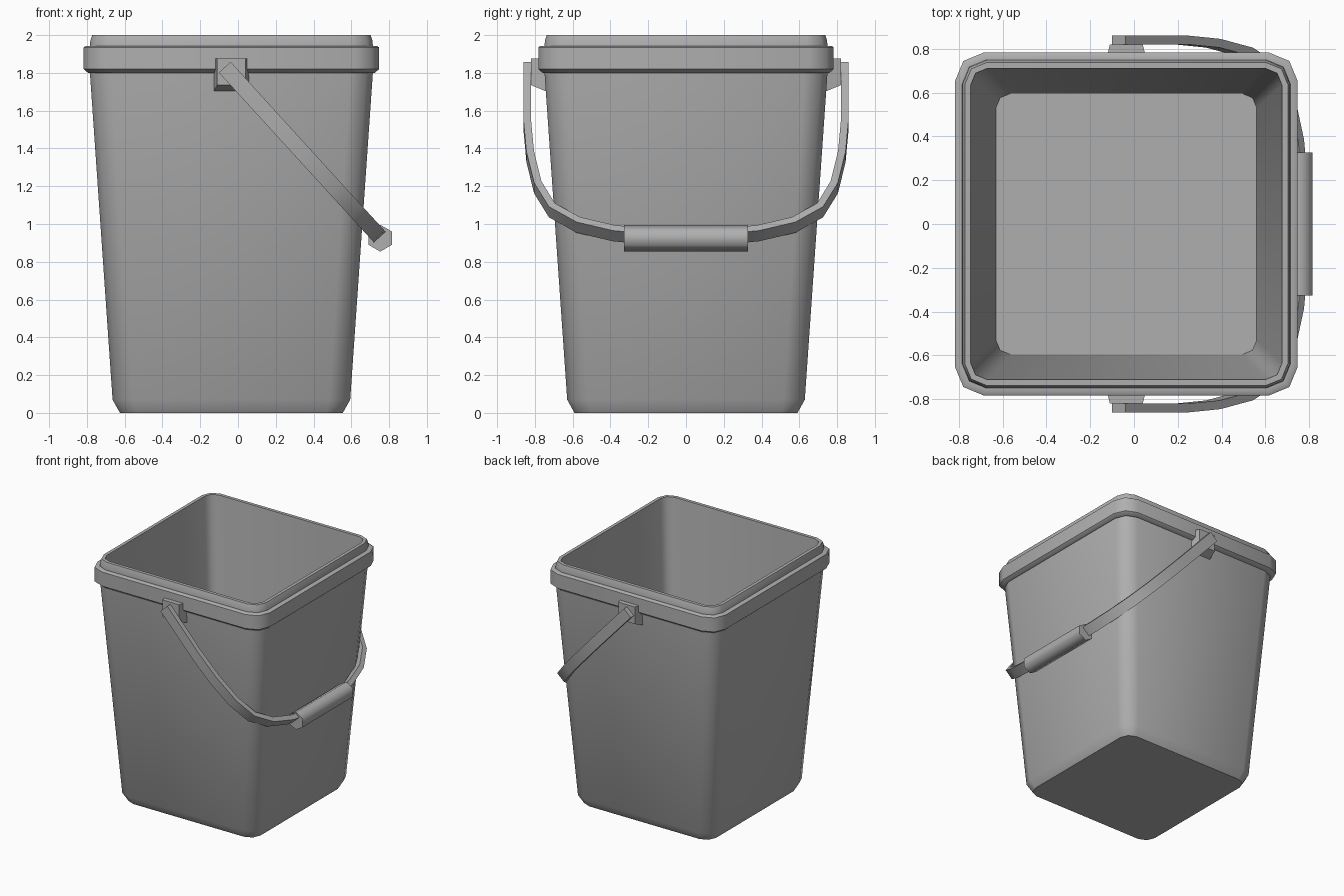
import bpy, bmesh, math
from mathutils import Vector

if "Cube" in bpy.data.objects:
    bpy.data.objects.remove(bpy.data.objects["Cube"])

CX = -0.035  # centre of the tub in x

grey = bpy.data.materials.new("dark_grey")
grey.diffuse_color = (0.43, 0.43, 0.43, 1)
grey.use_nodes = True
grey.node_tree.nodes["Principled BSDF"].inputs["Base Color"].default_value = grey.diffuse_color


def finish(bm, name, angle=None):
    bmesh.ops.recalc_face_normals(bm, faces=bm.faces[:])
    me = bpy.data.meshes.new(name)
    bm.to_mesh(me)
    bm.free()
    me.materials.append(grey)
    ob = bpy.data.objects.new(name, me)
    bpy.context.collection.objects.link(ob)
    if angle:
        bpy.ops.object.select_all(action='DESELECT')
        ob.select_set(True)
        bpy.context.view_layer.objects.active = ob
        bpy.ops.object.shade_smooth_by_angle(angle=math.radians(angle))
    return ob


def rounded_square(h, r, z, seg=2):
    pts = []
    for k in range(4):
        mid = math.radians(45 + 90 * k)
        cx, cy = (math.copysign(h - r, f(mid)) for f in (math.cos, math.sin))
        for i in range(seg + 1):
            a = math.radians(90 * k + 90 * i / seg)
            pts.append((CX + cx + r * math.cos(a), cy + r * math.sin(a), z))
    return pts


def loft(name, rings, angle=None):
    bm = bmesh.new()
    vs = [[bm.verts.new(p) for p in ring] for ring in rings]
    n = len(rings[0])
    for a, b in zip(vs, vs[1:]):
        for i in range(n):
            j = (i + 1) % n
            bm.faces.new((a[i], a[j], b[j], b[i]))
    bm.faces.new(vs[0])
    bm.faces.new(vs[-1])
    return finish(bm, name, angle)


# Tub: outer wall, rim band, lip, then inner wall and floor (half width, radius, z)
profile = [(0.59, 0.09, 0), (0.629, 0.11, 0.07), (0.749, 0.12, 1.80),
           (0.759, 0.12, 1.80), (0.782, 0.13, 1.82), (0.782, 0.13, 1.935),
           (0.772, 0.125, 1.942), (0.749, 0.11, 1.942), (0.747, 0.11, 1.97),
           (0.737, 0.10, 2.0), (0.71, 0.075, 2.0), (0.595, 0.065, 0.04)]
loft("bucket_tub", [rounded_square(*p) for p in profile], 47)

# Handle brackets: tapered wedges on the rim, front and back
for side, name in ((-1, "front_bracket"), (1, "back_bracket")):
    def plate(y, half, z0, z1):
        return [(CX - half, side * y, z0), (CX + half, side * y, z0),
                (CX + half, side * y, z1), (CX - half, side * y, z1)]
    loft(name, [plate(0.735, 0.095, 1.70, 1.875),
                plate(0.82, 0.075, 1.735, 1.875)])

# Handle strap: flat band swept along a tilted U (y, distance from pivot)
start = Vector((-0.07, 0, 1.83))
along = Vector((156, 0, -171)).normalized()
across = Vector((171, 0, 156)).normalized()
half = [(0.84, 0), (0.84, 0.42), (0.825, 0.64), (0.785, 0.86), (0.71, 1.025),
        (0.57, 1.13), (0.38, 1.19), (0.30, 1.20)]
path = [Vector(p) for p in half] + [Vector((-y, s)) for y, s in reversed(half)]
rings = []
for i, p in enumerate(path):
    d = (path[min(i + 1, len(path) - 1)] - path[max(i - 1, 0)]).normalized()
    nrm = Vector((-d.y, d.x))
    ring = []
    for t, w in ((-0.02, -0.042), (0.02, -0.042), (0.02, 0.042), (-0.02, 0.042)):
        q = p + nrm * t
        ring.append(start + along * q.y + across * w + Vector((0, q.x, 0)))
    rings.append(ring)
loft("handle_strap", rings, 40)

# Hand grip: six-sided sleeve around the middle of the strap
hexes = [[(0.753 + 0.071 * math.sin(math.radians(60 * i)), y,
           0.925 + 0.071 * math.cos(math.radians(60 * i))) for i in range(6)]
         for y in (-0.327, 0.327)]
loft("hand_grip", hexes, 65)
